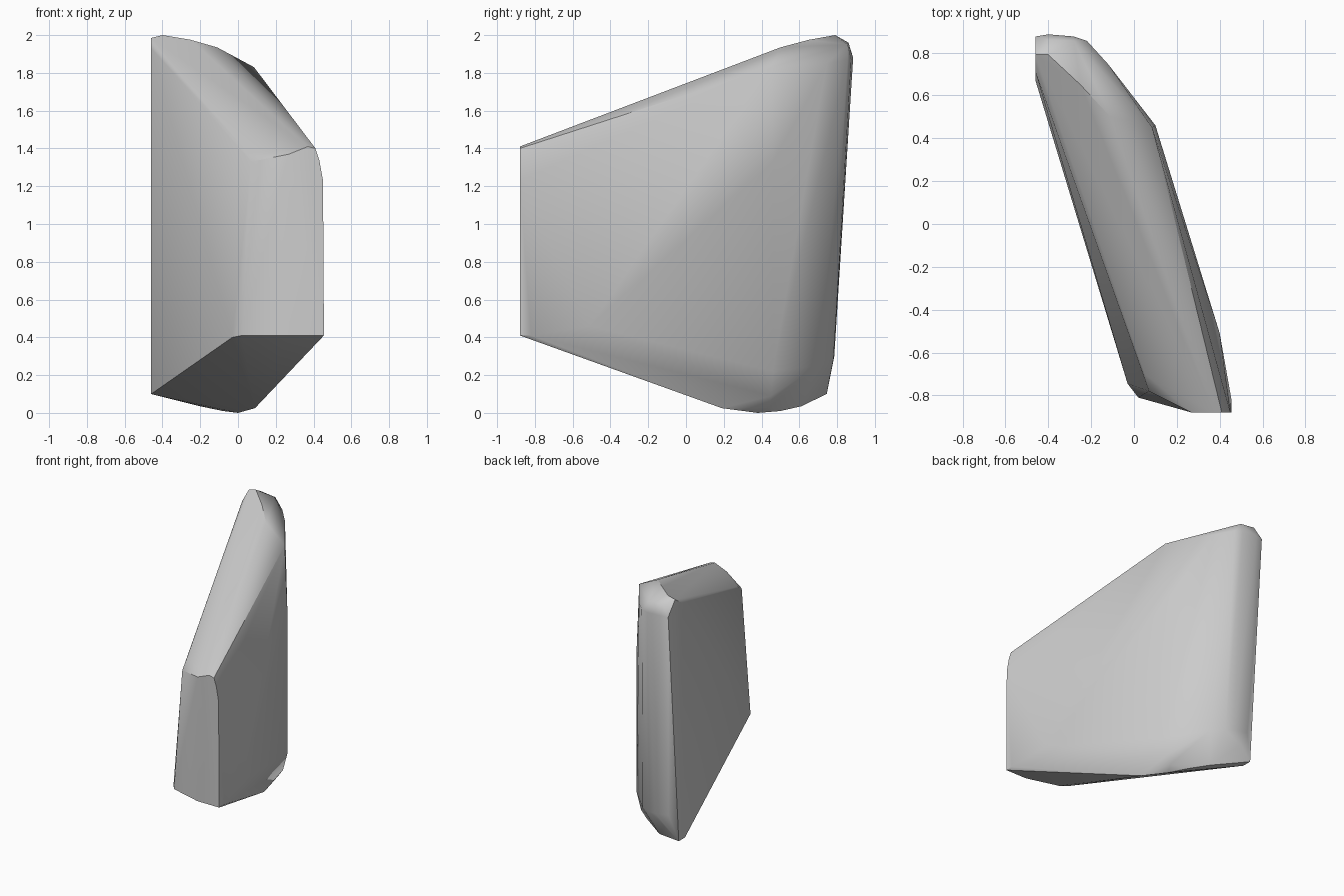
import bpy, bmesh

# Corner groups of the leaning slab; its skin is their convex hull
front_end = [(0.455, -0.88, 0.41), (0.455, -0.82, 0.41), (0.27, -0.88, 0.41),
             (0.02, -0.81, 0.41), (-0.03, -0.745, 0.40), (0.05, -0.70, 1.38),
             (0.07, -0.78, 1.33), (0.27, -0.88, 1.37), (0.37, -0.88, 1.41),
             (0.41, -0.88, 1.40), (0.43, -0.88, 1.34), (0.45, -0.88, 1.23)]
right_ridge = [(0.40, -0.51, 0.46), (0.10, 0.46, 1.33), (0.10, 0.46, 0.22),
               (0.085, 0.45, 1.83)]
top_rim = [(-0.11, 0.50, 1.935), (-0.25, 0.65, 1.975), (-0.40, 0.79, 2.0),
           (-0.46, 0.79, 1.985), (-0.46, 0.71, 1.93)]
back_end = [(-0.40, 0.86, 1.96), (-0.28, 0.855, 1.95), (-0.46, 0.875, 1.88),
            (-0.40, 0.885, 1.88), (-0.28, 0.875, 1.87), (-0.22, 0.855, 1.87),
            (-0.12, 0.745, 1.85), (-0.40, 0.785, 0.30), (-0.28, 0.78, 0.28),
            (-0.22, 0.76, 0.27), (-0.12, 0.70, 0.25), (-0.35, 0.76, 0.19)]
base = [(-0.46, 0.745, 0.10), (-0.46, 0.67, 0.10), (-0.20, 0.61, 0.035),
        (-0.08, 0.50, 0.01), (0.0, 0.38, 0.0), (0.09, 0.19, 0.025),
        (0.07, 0.45, 0.09), (0.03, 0.44, 0.03)]

bm = bmesh.new()
for co in front_end + right_ridge + top_rim + back_end + base:
    bm.verts.new(co)
res = bmesh.ops.convex_hull(bm, input=bm.verts[:])
loose = [v for v in bm.verts if not v.link_faces]
bmesh.ops.delete(bm, geom=loose, context='VERTS')
bmesh.ops.recalc_face_normals(bm, faces=bm.faces[:])

mesh = bpy.data.meshes.new("stone_slab")
bm.to_mesh(mesh)
bm.free()
slab = bpy.data.objects.new("stone_slab", mesh)
bpy.context.collection.objects.link(slab)

# Soft worn edges, sharp only at the hard corners
bpy.context.view_layer.objects.active = slab
slab.select_set(True)
bpy.ops.object.shade_smooth_by_angle(angle=0.7)
